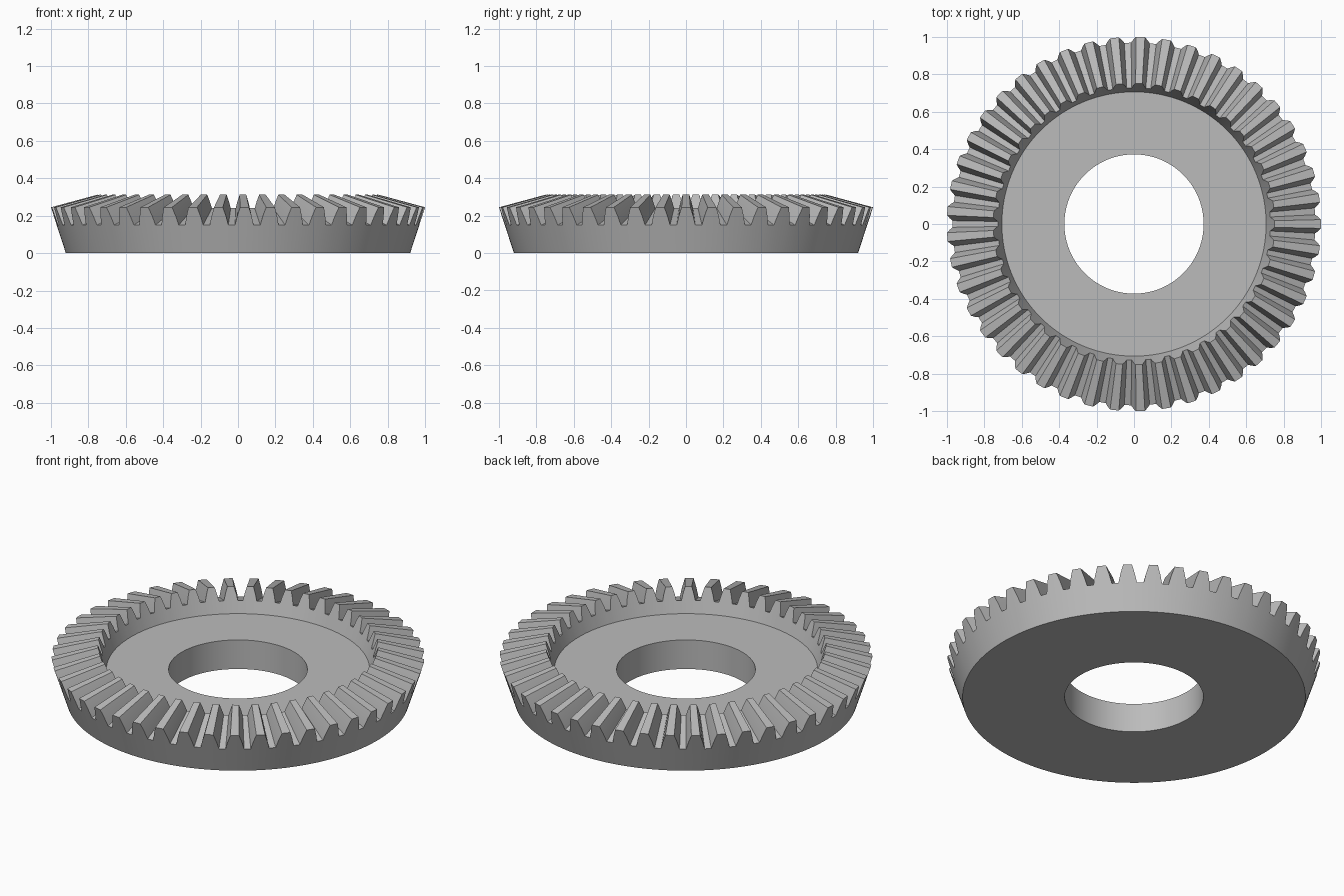
import bpy, bmesh, math

cube = bpy.data.objects.get("Cube")
if cube:
    bpy.data.objects.remove(cube, do_unlink=True)

TEETH = 45
# One tooth: (angle from tooth centre in degrees, height from root 0 to tip 1)
TOOTH = [(-2.95, 0), (-2.25, 0.5), (-1.35, 1), (0, 1),
         (1.35, 1), (2.25, 0.5), (2.95, 0), (4, 0)]

steel = bpy.data.materials.new("steel_grey")
steel.use_nodes = True
grey = (0.5, 0.5, 0.5, 1)
steel.diffuse_color = grey
steel.node_tree.nodes["Principled BSDF"].inputs["Base Color"].default_value = grey

# Each ring runs from a root (radius, z) to a tip (radius, z); plain rings have both equal
RINGS = [
    ((0.372, 0), (0.372, 0)),              # bore, underside
    ((0.92, 0), (0.92, 0)),                # base edge
    ((0.969, 0.15), (1.0, 0.245)),         # outer tooth ends
    ((0.728, 0.24), (0.752, 0.312)),       # inner tooth ends
    ((0.706, 0.172), (0.706, 0.172)),      # recess edge
    ((0.372, 0.172), (0.372, 0.172)),      # bore, top
]

bm = bmesh.new()


def make_ring(root, tip):
    verts = []
    for i in range(TEETH):
        for offset, h in TOOTH:
            a = math.radians(360 / TEETH * i + offset)
            r = root[0] + (tip[0] - root[0]) * h
            z = root[1] + (tip[1] - root[1]) * h
            verts.append(bm.verts.new((r * math.cos(a), r * math.sin(a), z)))
    return verts


rings = [make_ring(*ring) for ring in RINGS]

# Join neighbouring rings into one closed solid
for k, lower in enumerate(rings):
    upper = rings[(k + 1) % len(rings)]
    count = len(lower)
    for j in range(count):
        n = (j + 1) % count
        bm.faces.new((lower[j], lower[n], upper[n], upper[j]))
bmesh.ops.recalc_face_normals(bm, faces=bm.faces)

mesh = bpy.data.meshes.new("bevel_gear")
bm.to_mesh(mesh)
bm.free()
mesh.materials.append(steel)
gear = bpy.data.objects.new("bevel_gear", mesh)
bpy.context.collection.objects.link(gear)

# Smooth cones and bore, crisp tooth edges
bpy.ops.object.select_all(action='DESELECT')
gear.select_set(True)
bpy.context.view_layer.objects.active = gear
bpy.ops.object.shade_smooth_by_angle(angle=math.radians(25))
